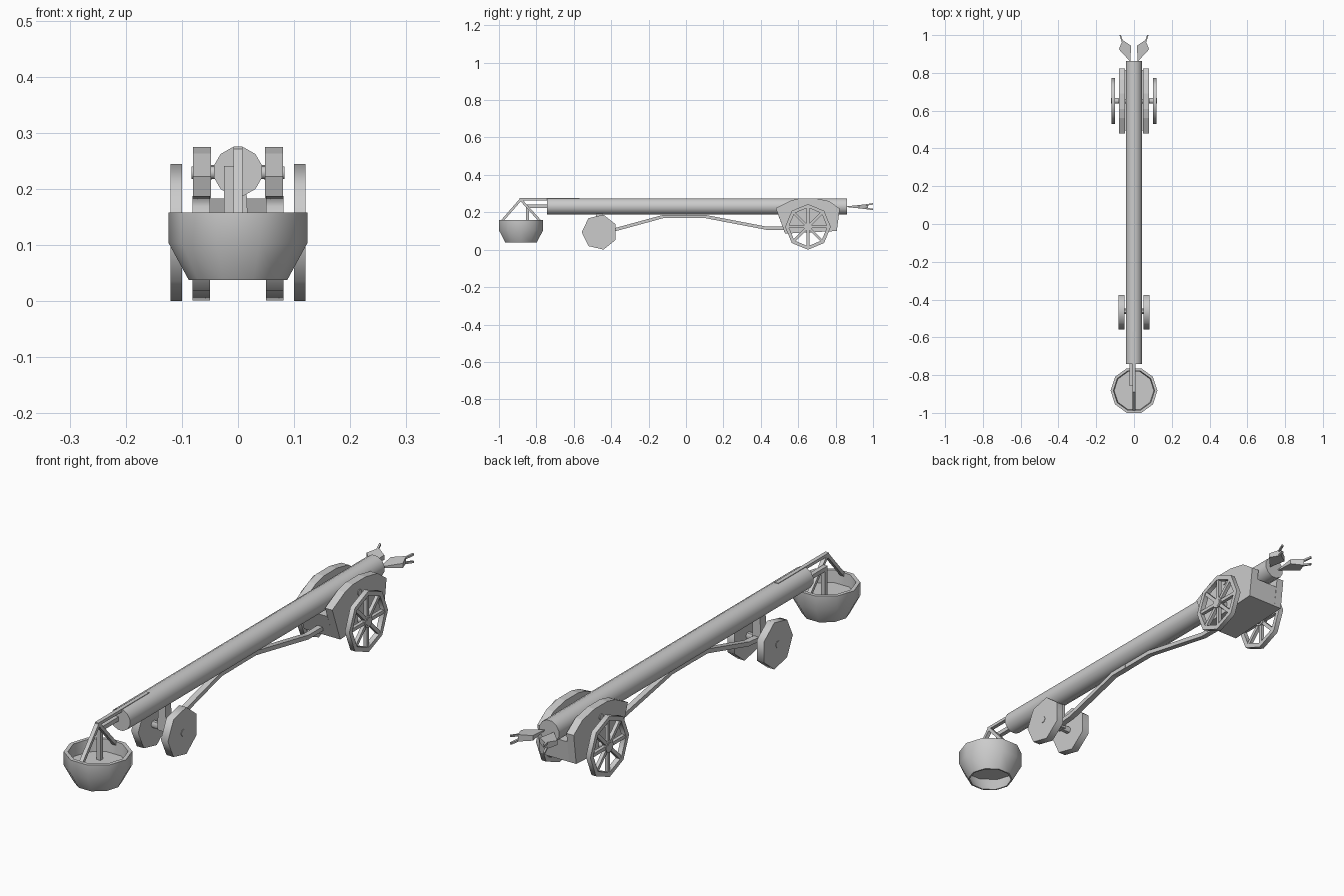
import bpy, bmesh, math
from mathutils import Vector

if "Cube" in bpy.data.objects:
    bpy.data.objects.remove(bpy.data.objects["Cube"])


def finish(name, bm, angle=None):
    bmesh.ops.remove_doubles(bm, verts=bm.verts, dist=1e-5)
    bmesh.ops.recalc_face_normals(bm, faces=bm.faces)
    me = bpy.data.meshes.new(name)
    bm.to_mesh(me)
    bm.free()
    ob = bpy.data.objects.new(name, me)
    bpy.context.collection.objects.link(ob)
    if angle:
        bpy.ops.object.select_all(action='DESELECT')
        ob.select_set(True)
        bpy.context.view_layer.objects.active = ob
        bpy.ops.object.shade_smooth_by_angle(angle=math.radians(angle))
    return ob


def lathe(name, profile, n, axis, at, phase=0.0, closed=False, angle=60):
    """Revolve (radius, distance along axis) points around an axis."""
    bm = bmesh.new()
    rings = []
    for i in range(n):
        t = math.radians(phase) + math.tau * i / n
        ring = []
        for r, a in profile:
            c, s = r * math.cos(t), r * math.sin(t)
            p = {'X': (a, c, s), 'Y': (c, a, s), 'Z': (c, s, a)}[axis]
            ring.append(bm.verts.new(Vector(p) + Vector(at)))
        rings.append(ring)
    m = len(profile)
    for i in range(n):
        a, b = rings[i], rings[(i + 1) % n]
        for j in range(m if closed else m - 1):
            k = (j + 1) % m
            bm.faces.new((a[j], a[k], b[k], b[j]))
    return finish(name, bm, angle)


def rod(name, r, a0, a1, n, axis, at, phase=0.0):
    return lathe(name, [(0, a0), (r, a0), (r, a1), (0, a1)], n, axis, at, phase)


def prism(name, pts, x0, x1, angle=None):
    """Extrude a side profile of (y, z) points from x0 to x1."""
    bm = bmesh.new()
    a = [bm.verts.new((x0, y, z)) for y, z in pts]
    b = [bm.verts.new((x1, y, z)) for y, z in pts]
    bm.faces.new(a)
    bm.faces.new(b[::-1])
    for i in range(len(pts)):
        j = (i + 1) % len(pts)
        bm.faces.new((a[i], a[j], b[j], b[i]))
    return finish(name, bm, angle)


def strip(name, path, thick, x0, x1):
    """Flat bar following a (y, z) path."""
    p = [Vector(q) for q in path]
    up, down = [], []
    for i, q in enumerate(p):
        d0 = (q - p[i - 1]).normalized() if i else (p[1] - q).normalized()
        d1 = (p[i + 1] - q).normalized() if i < len(p) - 1 else d0
        d = (d0 + d1).normalized()
        off = Vector((-d.y, d.x)) * (thick / 2 / d.dot(d0))
        up.append(q + off)
        down.append(q - off)
    return prism(name, up + down[::-1], x0, x1)


def hull(name, pts):
    bm = bmesh.new()
    for q in pts:
        bm.verts.new(q)
    bmesh.ops.convex_hull(bm, input=bm.verts)
    return finish(name, bm)


# long barrel and its trunnion
rod("barrel", 0.044, -0.742, 0.862, 12, 'Y', (0, 0, 0.231), 15)
rod("trunnion", 0.012, -0.083, 0.083, 8, 'X', (0, 0.65, 0.229), 22.5)

# hanging bowl with a raised floor and hollow base
lathe("bowl", [(0, 0.11), (0.105, 0.11), (0.109, 0.158), (0.124, 0.158), (0.124, 0.104),
               (0.088, 0.038), (0.082, 0.038), (0.112, 0.1), (0, 0.1)],
      10, 'Z', (0, -0.882, 0), angle=40)

# bowl hanger: two sloping struts, top bar and bent bracket
apex = (-0.884, 0.268)
strip("hanger_front_strut", [apex, (-0.987, 0.15)], 0.013, -0.008, 0.008)
strip("hanger_rear_strut", [apex, (-0.777, 0.15)], 0.013, -0.008, 0.008)
strip("hanger_top_bar", [(-0.89, 0.27), (-0.57, 0.27)], 0.012, -0.008, 0.008)
strip("bowl_bracket", [(-0.735, 0.232), (-0.848, 0.232), (-0.848, 0.106)],
      0.017, -0.025, -0.007)

# front trolley
for s, side in ((-1, "left"), (1, "right")):
    rod("front_wheel_" + side, 0.0955, -0.0155, 0.0155, 7, 'X',
        (s * 0.0655, -0.462, 0.094), 180)
rod("front_axle", 0.014, -0.083, 0.083, 6, 'X', (0, -0.462, 0.094))
hull("front_post", [(sx * w, -0.462 + sy * 0.018, z) for sx in (-1, 1) for sy in (-1, 1)
                    for w, z in ((0.02, 0.085), (0.015, 0.2))])

# tow rods joining trolley and carriage
strip("front_tow_rod", [(-0.46, 0.1), (-0.38, 0.107), (-0.12, 0.178), (-0.04, 0.178)],
      0.017, -0.012, 0.012)
strip("rear_tow_rod", [(-0.05, 0.178), (0.1, 0.178), (0.43, 0.115), (0.54, 0.115)],
      0.017, -0.011, 0.011)

# carriage cheeks and bed
cheek = [(0.48, 0.222), (0.56, 0.263), (0.61, 0.275), (0.69, 0.275), (0.765, 0.26),
         (0.822, 0.22), (0.806, 0.1), (0.53, 0.086)]
for s, side in ((-1, "left"), (1, "right")):
    prism("carriage_cheek_" + side, cheek, s * 0.048, s * 0.08)
prism("carriage_bed", [(0.494, 0.183), (0.815, 0.183), (0.806, 0.1), (0.53, 0.086)],
      -0.049, 0.049)

# spoked main wheels
for s, side in ((-1, "left"), (1, "right")):
    x = s * 0.11
    lathe("wheel_rim_" + side, [(0.103, -0.01), (0.122, -0.01), (0.122, 0.01), (0.103, 0.01)],
          8, 'X', (x, 0.652, 0.122), closed=True)
    rod("wheel_hub_" + side, 0.024, -0.01, 0.01, 8, 'X', (x, 0.652, 0.122))
    for i in range(4):
        t = math.pi * i / 4
        dy, dz = 0.107 * math.cos(t), 0.107 * math.sin(t)
        strip(f"wheel_spoke_{side}_{i}", [(0.652 - dy, 0.122 - dz), (0.652 + dy, 0.122 + dz)],
              0.014, x - 0.007, x + 0.007)
rod("main_axle", 0.016, -0.121, 0.121, 8, 'X', (0, 0.652, 0.122), 22.5)

# forked tail handles
for s, side in ((-1, "left"), (1, "right")):
    z = 0.23
    hull("tail_handle_" + side, [(s * x, y, z + k * h) for k in (-1, 1) for x, y, h in
         ((0.02, 0.86, 0.002), (0.08, 0.925, 0.009), (0.06, 0.974, 0.014), (0.015, 0.943, 0.01))])
    for k, lvl in ((1, "upper"), (-1, "lower")):
        hull(f"tail_prong_{side}_{lvl}",
             [(s * (x + a), y, z + k * (h + b)) for a in (-0.004, 0.004) for b in (-0.004, 0.004)
              for x, y, h in ((0.06, 0.962, 0.009), (0.073, 1.0, 0.015))])
